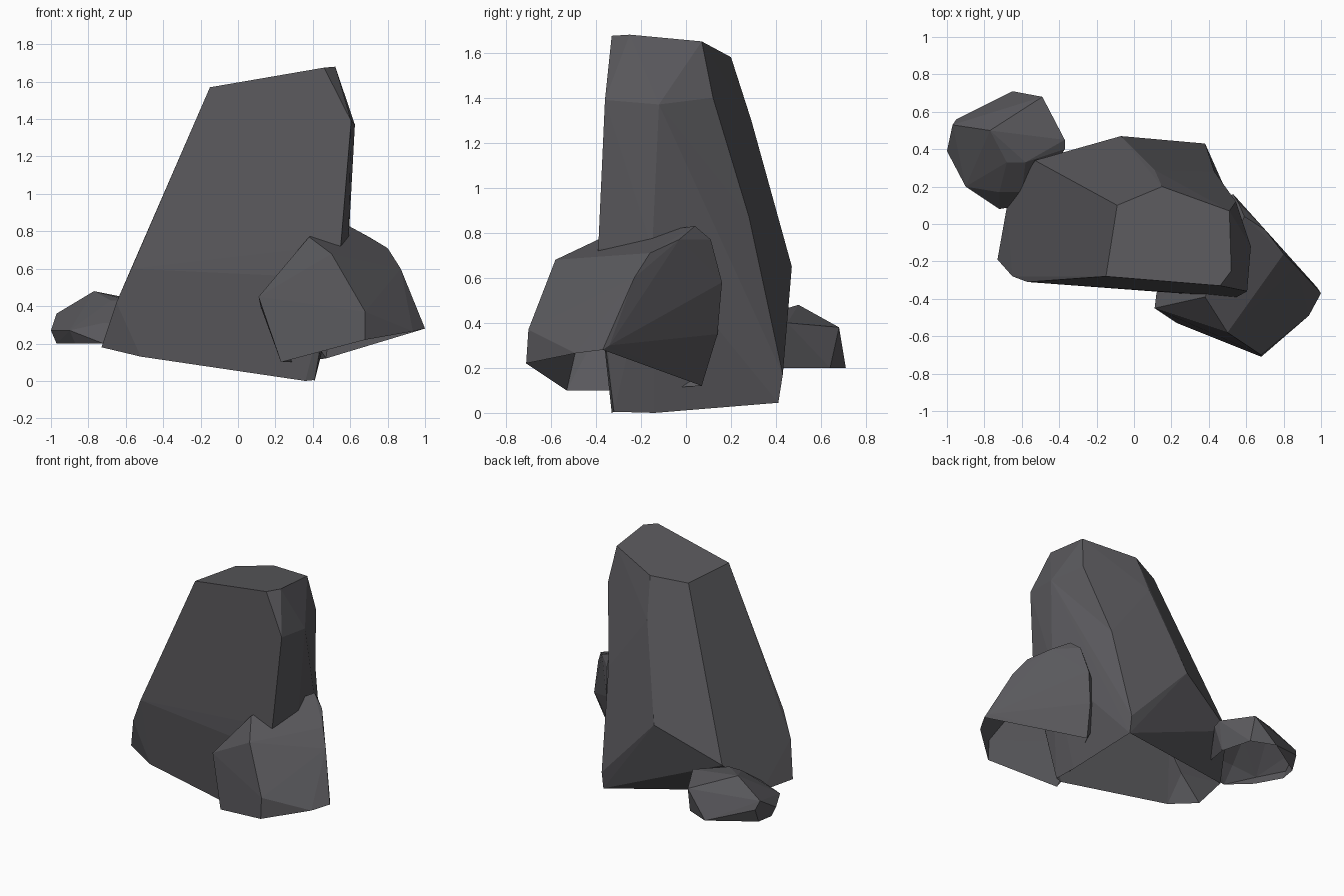
import bpy, bmesh, math
from mathutils import Vector

if "Cube" in bpy.data.objects:
    bpy.data.objects.remove(bpy.data.objects["Cube"])

stone = bpy.data.materials.new("dark grey stone")
stone.diffuse_color = (0.10, 0.098, 0.107, 1)
stone.use_nodes = True
stone.node_tree.nodes["Principled BSDF"].inputs["Base Color"].default_value = stone.diffuse_color


def rock(name, corners, dent=None):
    """Chiselled boulder: convex hull of a few corner points, open underneath.
    dent pulls the middle of the nearest ridge to the given point."""
    bm = bmesh.new()
    for c in corners:
        bm.verts.new(c)
    bmesh.ops.convex_hull(bm, input=bm.verts[:])
    loose = [v for v in bm.verts if not v.link_faces]
    bmesh.ops.delete(bm, geom=loose, context='VERTS')
    bmesh.ops.recalc_face_normals(bm, faces=bm.faces[:])
    # hollow underside
    under = [f for f in bm.faces if f.normal.z < -0.6]
    bmesh.ops.delete(bm, geom=under, context='FACES')
    if dent:
        p = Vector(dent)

        def gap(e):
            a, d = e.verts[0].co, e.verts[1].co - e.verts[0].co
            t = max(0, min(1, (p - a).dot(d) / d.length_squared))
            return (a + d * t - p).length

        e = min((e for e in bm.edges if e.calc_length() > 0.8), key=gap)
        a, d = e.verts[0].co, e.verts[1].co - e.verts[0].co
        t = (p - a).dot(d) / d.length_squared
        _, v = bmesh.utils.edge_split(e, e.verts[0], t)
        v.co = p
        bmesh.ops.triangulate(bm, faces=list(v.link_faces))
    bmesh.ops.dissolve_limit(bm, angle_limit=math.radians(2),
                             verts=bm.verts[:], edges=bm.edges[:])
    me = bpy.data.meshes.new(name)
    bm.to_mesh(me)
    bm.free()
    me.materials.append(stone)
    ob = bpy.data.objects.new(name, me)
    bpy.context.collection.objects.link(ob)
    return ob


# Tall leaning rock
rock("tall_rock", [
    # sloping top
    (-.15, -.28, 1.57), (.46, -.33, 1.675), (.52, -.25, 1.68),
    (.51, .07, 1.65), (.15, .20, 1.58), (-.09, .10, 1.55),
    # right shoulder and flank
    (.605, -.36, 1.39), (.625, -.12, 1.37), (.545, .12, 1.40),
    (.55, -.39, .73), (.59, -.15, .73),
    # front bend and left corner
    (-.57, -.31, .60), (.50, -.39, .55), (-.65, -.28, .42),
    (-.73, -.19, .18), (-.68, .09, .19), (-.53, .34, .43),
    # back bulge
    (.11, .29, 1.30), (-.07, .47, .65), (.38, .43, .17),
    # tilted underside
    (-.52, -.27, .13), (.36, -.33, 0), (.41, -.32, .005),
    (.41, -.14, 0), (.38, .41, .045),
], dent=(.43, .28, .87))

# Medium rock leaning on the right
rock("side_rock", [
    (.11, -.45, .45), (.12, -.37, .40), (.38, -.39, .77), (.50, -.58, .68),
    (.68, -.70, .37), (.68, -.71, .22), (.23, -.53, .10), (.30, -.30, .10),
    (1.0, -.37, .28), (.98, -.34, .30), (.935, -.49, .265), (.87, -.23, .60),
    (.80, -.16, .71), (.70, -.03, .77), (.59, .04, .83), (.56, .11, .77),
    (.53, .16, .58), (.50, .14, .35), (.47, .07, .12), (.30, .05, .40),
])

# Small rock at the back left
rock("small_rock", [
    (-.77, .50, .48), (-.49, .68, .38), (-.65, .71, .20), (-.97, .53, .36),
    (-.95, .56, .30), (-1.0, .39, .27), (-.97, .40, .20), (-.90, .20, .27),
    (-.72, .08, .20), (-.60, .10, .20), (-.72, .17, .31), (-.60, .17, .31),
    (-.68, .33, .43), (-.58, .33, .43), (-.37, .45, .40), (-.37, .40, .38),
    (-.50, .20, .25), (-.95, .52, .20), (-.87, .22, .20), (-.48, .64, .20),
    (-.42, .42, .20),
])
